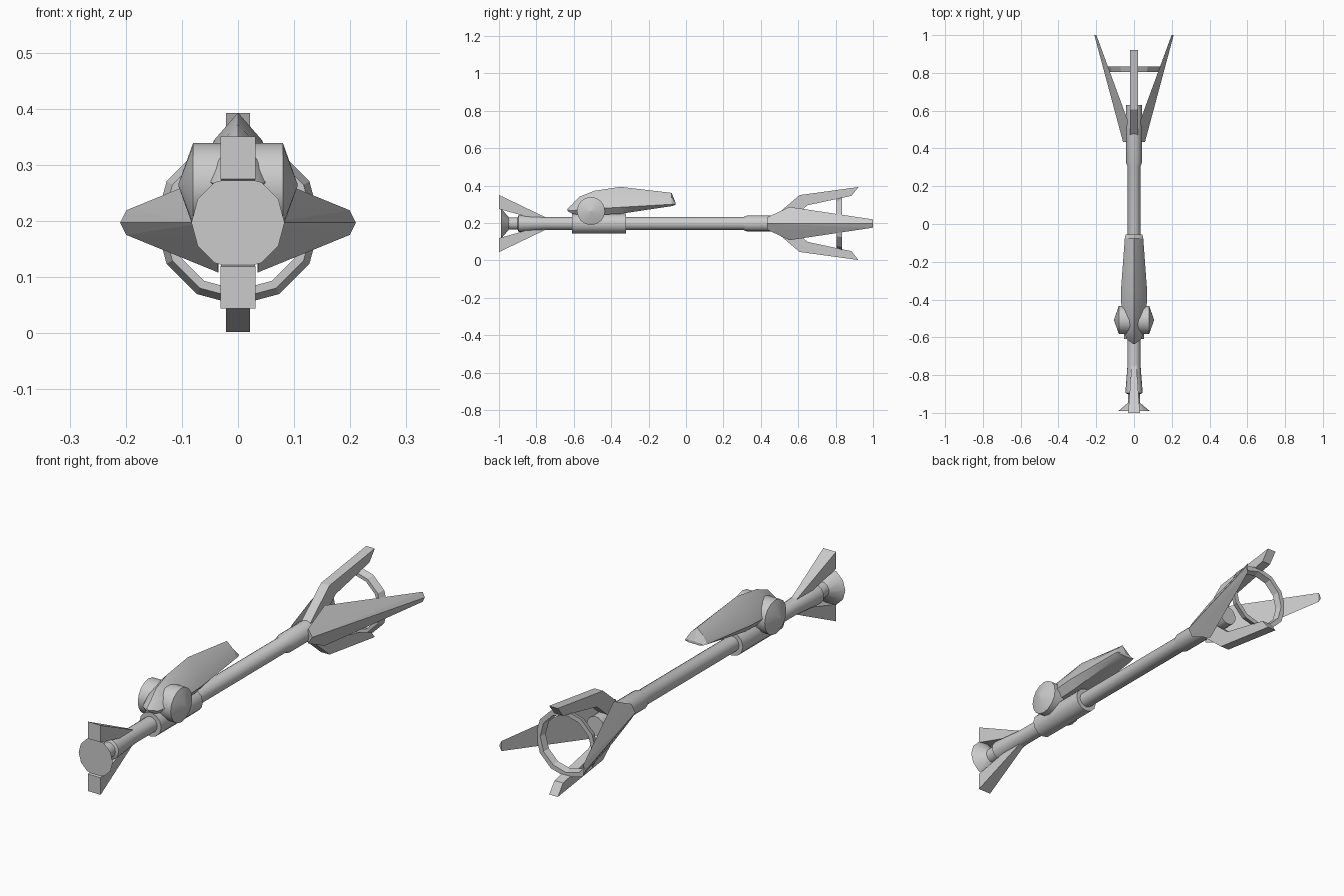
import bpy, bmesh, math
from mathutils import Vector

if "Cube" in bpy.data.objects:
    bpy.data.objects.remove(bpy.data.objects["Cube"])

AXIS = 0.197  # height of the shaft centre line

grey = bpy.data.materials.new("light_grey")
grey.diffuse_color = (0.6, 0.6, 0.6, 1)
grey.use_nodes = True
grey.node_tree.nodes["Principled BSDF"].inputs["Base Color"].default_value = grey.diffuse_color


def finish(name, bm, smooth=None):
    bmesh.ops.recalc_face_normals(bm, faces=bm.faces)
    me = bpy.data.meshes.new(name)
    bm.to_mesh(me)
    bm.free()
    ob = bpy.data.objects.new(name, me)
    bpy.context.collection.objects.link(ob)
    me.materials.append(grey)
    if smooth:
        bpy.ops.object.select_all(action='DESELECT')
        ob.select_set(True)
        bpy.context.view_layer.objects.active = ob
        bpy.ops.object.shade_smooth_by_angle(angle=math.radians(smooth))
    return ob


def loft(name, loops, smooth=None, closed=False):
    """Skin a row of equal point loops; cap the ends unless closed."""
    bm = bmesh.new()
    rows = [[bm.verts.new(p) for p in loop] for loop in loops]
    n = len(rows[0])
    pairs = list(zip(rows, rows[1:]))
    if closed:
        pairs.append((rows[-1], rows[0]))
    else:
        bm.faces.new(rows[0])
        bm.faces.new(rows[-1])
    for a, b in pairs:
        for i in range(n):
            j = (i + 1) % n
            bm.faces.new((a[i], a[j], b[j], b[i]))
    return finish(name, bm, smooth)


def lathe_y(name, profile, sides=12, smooth=40, closed=False):
    """Turn (y, radius) points around the shaft axis."""
    ang = [2 * math.pi * i / sides for i in range(sides)]
    return loft(name, [[(r * math.sin(a), y, AXIS + r * math.cos(a)) for a in ang]
                       for y, r in profile], smooth, closed)


def hull(name, points):
    bm = bmesh.new()
    for p in points:
        bm.verts.new(p)
    bmesh.ops.convex_hull(bm, input=bm.verts)
    bmesh.ops.dissolve_limit(bm, angle_limit=0.01, verts=bm.verts, edges=bm.edges)
    return finish(name, bm)


# Shaft, with flared nose and rear collar
lathe_y("shaft", [(-0.95, 0.033), (-0.90, 0.033), (-0.895, 0.045), (-0.88, 0.045),
                  (-0.74, 0.034), (0.305, 0.034), (0.325, 0.042), (0.63, 0.042)], 16)
lathe_y("nose_disc", [(-0.945, 0.03), (-0.985, 0.077), (-0.99, 0.083)], 12)
lathe_y("mount_sleeve", [(-0.61, 0.053), (-0.32, 0.053)], 12)

# Rear hoop, slightly wider at the back
lathe_y("rear_hoop", [(0.805, 0.120), (0.805, 0.135), (0.835, 0.147), (0.835, 0.126)],
        12, None, True)

for s, word in ((1, "upper"), (-1, "lower")):
    # Wedge-shaped front fins
    pts = []
    for y, w, z0, z1 in ((-1.0, 0.031, 0.078, 0.153), (-0.74, 0.012, 0.005, 0.028)):
        pts += [(x, y, AXIS + s * z) for x in (-w, w) for z in (z0, z1)]
    hull(word + "_front_fin", pts)
    # Slab rear fins with a slanted notch at the end
    prof = [(0.47, 0.035), (0.607, 0.152), (0.922, 0.195), (0.885, 0.148),
            (0.65, 0.098), (0.56, 0.02)]
    loft(word + "_rear_fin",
         [[(x, y, AXIS + s * z) for y, z in prof] for x in (-0.021, 0.021)])

for s, word in ((1, "right"), (-1, "left")):
    # Three-sided blades, ridge on the outside
    pts = []
    for y, inner, outer, h in ((0.434, 0.038, 0.058, 0.033), (0.553, 0.035, 0.09, 0.089),
                               (1.0, 0.199, 0.21, 0.022)):
        pts += [(s * inner, y, AXIS + h), (s * inner, y, AXIS - h), (s * outer, y, AXIS)]
    hull(word + "_side_blade", pts)

# Ridged pod: y, ridge height, half width, side edge height, underside height
sections = [(-0.634, 0.276, 0.006, 0.270, 0.264), (-0.61, 0.298, 0.038, 0.266, 0.250),
            (-0.57, 0.340, 0.054, 0.270, 0.244), (-0.49, 0.372, 0.066, 0.276, 0.243),
            (-0.35, 0.393, 0.069, 0.284, 0.249), (-0.077, 0.361, 0.049, 0.300, 0.290),
            (-0.056, 0.309, 0.045, 0.302, 0.297)]
loops = []
for y, t, w, e, b in sections:
    half = [(0.62 * w, t - 0.45 * (t - e)), (w, e), (0.6 * w, b)]
    loops.append([(0, y, t)] + [(x, y, z) for x, z in half]
                 + [(-x, y, z) for x, z in reversed(half)])
loft("pod", loops, 25)

# Cross drum with shallow cone caps
drum = [(-0.106, 0.002), (-0.08, 0.075), (0.08, 0.075), (0.106, 0.002)]
ring = [2 * math.pi * i / 16 for i in range(16)]
loft("cross_drum", [[(x, -0.508 + r * math.cos(a), 0.264 + r * math.sin(a)) for a in ring]
                    for x, r in drum], 40)
